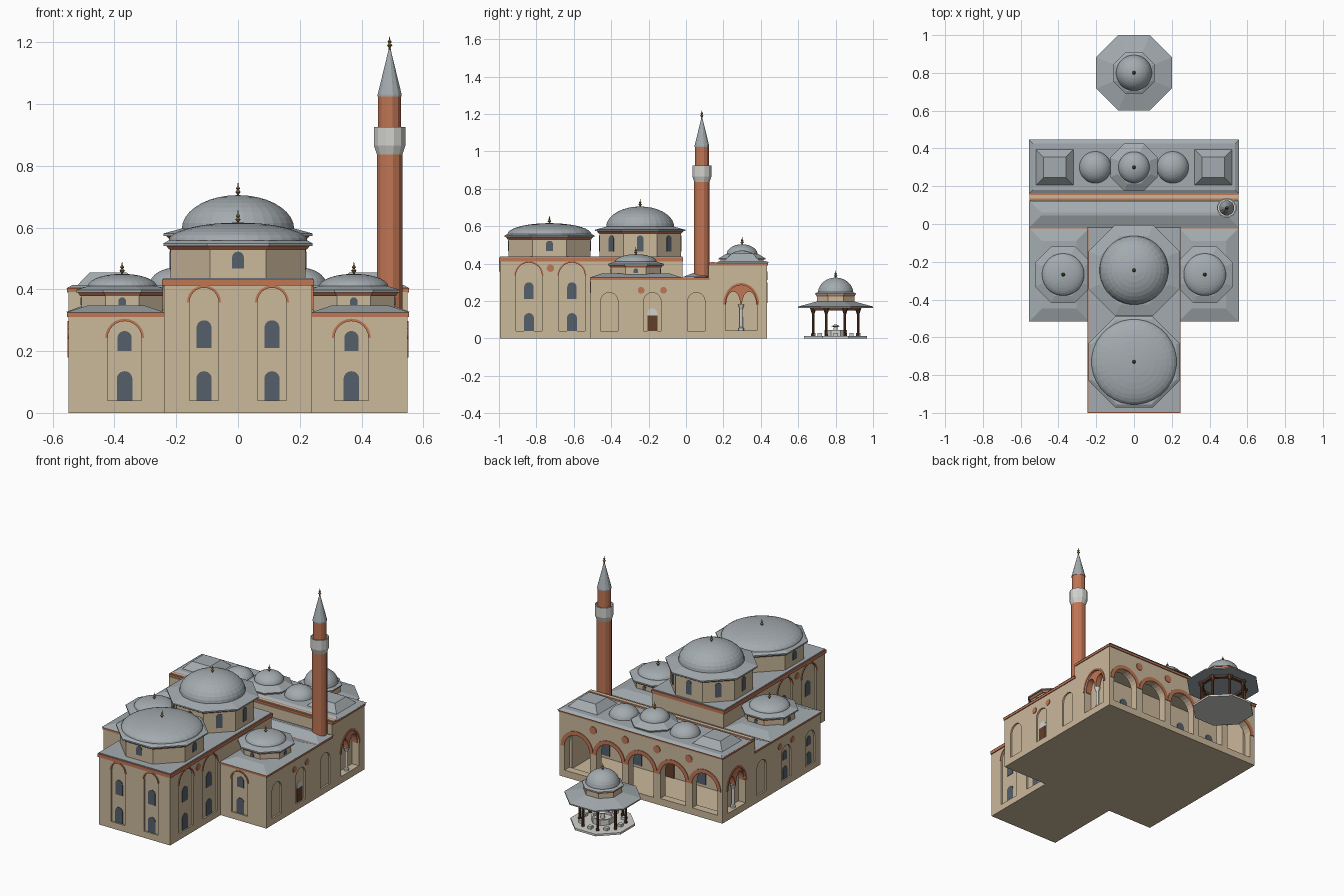
import bpy, bmesh
from math import sin, cos, pi, radians
from mathutils import Vector

if "Cube" in bpy.data.objects:
    bpy.data.objects.remove(bpy.data.objects["Cube"])

MATS = {}
for n, c in {"stone": (.60, .48, .33), "brick": (.53, .18, .09), "lead": (.37, .41, .43),
             "glass": (.09, .115, .145), "marble": (.64, .64, .61), "wood": (.12, .05, .025),
             "gilt": (.24, .16, .05)}.items():
    MATS[n] = bpy.data.materials.new(n)
    MATS[n].diffuse_color = (*c, 1)
PARTS = {}


def part(name, mat):
    return PARTS.setdefault(name, (bmesh.new(), mat))[0]


def strip(bm, loops, cap=True):
    """Skin a list of equal closed loops of points."""
    vs = [[bm.verts.new(p) for p in lp] for lp in loops]
    n = len(vs[0])
    for a, b in zip(vs, vs[1:]):
        for i in range(n):
            bm.faces.new((a[i], a[(i + 1) % n], b[(i + 1) % n], b[i]))
    if cap:
        bm.faces.new(vs[0][::-1])
        bm.faces.new(vs[-1])


def rect(x0, x1, y0, y1, z):
    return [(x0, y0, z), (x1, y0, z), (x1, y1, z), (x0, y1, z)]


def box(bm, x0, x1, y0, y1, z0, z1, inset=0):
    strip(bm, [rect(x0, x1, y0, y1, z0),
               rect(x0 + inset, x1 - inset, y0 + inset, y1 - inset, z1)])


def lathe(bm, x, y, prof, n=8):
    """Prism or solid of revolution; radii are apothems."""
    k = 1 / cos(pi / n)
    prof = [(1e-5, prof[0][1])] + prof + [(1e-5, prof[-1][1])]
    strip(bm, [[(x + r * k * cos(2 * pi * (i + .5) / n), y + r * k * sin(2 * pi * (i + .5) / n), z)
                for i in range(n)] for r, z in prof])


def dome(x, y, r, z, h, fin, n=32):
    lathe(part("domes", "lead"), x, y,
          [(max(r * cos(t * pi / 18), 1e-4), z + h * sin(t * pi / 18)) for t in range(10)], n)
    finial(x, y, z + h, fin)


def finial(x, y, z, h):
    lathe(part("finials", "gilt"), x, y, [(r, z - .005 + h * t) for r, t in (
        (.004, 0), (.003, .2), (.009, .38), (.003, .55), (.007, .68), (.002, .82), (.001, 1.1))], 10)


def frame(x, y, ap, deg):
    a = radians(deg)
    n, t = Vector((cos(a), sin(a), 0)), Vector((-sin(a), cos(a), 0))
    return lambda u, d, z: Vector((x, y, z)) + n * (ap + d) + t * u


def arc(u, h, spring, top, n=12):
    return [(u + h * cos(pi * i / n), spring + (top - spring) * sin(pi * i / n)) for i in range(n + 1)]


def plate(bm, f, pts, d0, d1):
    strip(bm, [[f(u, d, z) for u, z in pts] for d in (d0, d1)])


def arch(bm, f, u, h, z0, top, d0, d1, rise=None):
    plate(bm, f, [(u - h, z0), (u + h, z0)] + arc(u, h, top - (rise or h), top), d0, d1)


def ring(f, u, h, spring, top, w, d0=-.004, d1=.004):
    plate(part("brick_arches", "brick"), f,
          arc(u, h + w, spring, top + w) + arc(u, h, spring, top)[::-1], d0, d1)


def window(f, u, h, z0, z1, d=-.01):
    arch(part("window_panes", "glass"), f, u, h, z0, z1, d - .002, d + .003)


def niche(cut, f, u, h, z0, top):
    arch(cut, f, u, h, z0, top, -.01, .02)
    ring(f, u, h, top - h, top, .008)


def roundel(f, u, z, r=.02):
    plate(part("brick_roundels", "brick"), f,
          [(u + r * cos(i * pi / 8), z + r * sin(i * pi / 8)) for i in range(16)], -.003, .004)


def finish(name, bm, mat):
    bmesh.ops.remove_doubles(bm, verts=bm.verts, dist=1e-6)
    bmesh.ops.recalc_face_normals(bm, faces=bm.faces)
    me = bpy.data.meshes.new(name)
    bm.to_mesh(me)
    ob = bpy.data.objects.new(name, me)
    bpy.context.collection.objects.link(ob)
    me.materials.append(MATS[mat])
    return ob


def carve(name, bm, *cutters):
    """Finish a stone body with the cutter solids removed."""
    ob = finish(name, bm, "stone")
    for c in cutters:
        co = finish(name + "_cutter", c, "stone")
        co.hide_render = True
        m = ob.modifiers.new("cut", "BOOLEAN")
        m.operation, m.solver, m.object = "DIFFERENCE", "EXACT", co
        dg = bpy.context.evaluated_depsgraph_get()
        me = bpy.data.meshes.new_from_object(ob.evaluated_get(dg))
        ob.modifiers.clear()
        ob.data = me
        bpy.data.objects.remove(co)


lead, brick, stone = part("lead_roofs", "lead"), part("brick_cornices", "brick"), part("drums", "stone")
marble, wood = part("marble_columns", "marble"), part("wooden_doors", "wood")

# Prayer hall
body, cut = bmesh.new(), bmesh.new()
box(body, -.24, .24, -.995, -.02, 0, .415)
f = frame(0, 0, .995, -90)
for u in (-.11, .11):
    niche(cut, f, u, .047, .04, .405)
    window(f, u, .024, .21, .30)
    window(f, u, .025, .04, .135)
for deg, s in ((0, 1), (180, -1)):
    f = frame(0, 0, .24, deg)
    for y in (-.84, -.61):
        niche(cut, f, s * y, .07, .04, .405)
        window(f, s * y, .025, .21, .30)
        window(f, s * y, .027, .04, .135)
    roundel(f, s * -.725, .375)
carve("hall_walls", body, cut)
box(brick, -.246, .246, -1, -.015, .412, .432)
box(lead, -.241, .241, -.995, -.02, .43, .437)

# Side wings and cross corridor
body, cut = bmesh.new(), bmesh.new()
box(body, -.548, .548, -.51, .125, 0, .315)
f = frame(0, 0, .51, -90)
for u in (-.367, .367):
    niche(cut, f, u, .055, .04, .297)
    window(f, u, .023, .20, .265)
    window(f, u, .025, .04, .135)
for deg, s in ((0, 1), (180, -1)):
    f = frame(0, 0, .548, deg)
    for y in (-.41, -.18, .055):
        arch(cut, f, s * y, .046, .04, .245, -.01, .02)
        if s < 0 and y < 0:
            window(f, s * y, .022, .04, .115)
            window(f, s * y, .02, .155, .21)
    for y in (-.24, -.12):
        roundel(f, s * y, .257, .018)
f = frame(0, 0, .548, 0)
plate(wood, f, [(-.207, .04), (-.153, .04), (-.153, .122), (-.207, .122)], -.012, -.006)
arch(marble, f, -.18, .027, .122, .16, -.012, -.007)
carve("wing_walls", body, cut)
box(brick, -.553, .553, -.514, .125, .311, .326)
for x0, x1 in ((-.556, -.235), (.235, .556)):
    box(lead, x0, x1, -.517, -.02, .325, .348, .07)
box(lead, -.556, .556, -.02, .125, .327, .352, .065)

# Entrance portico
body, hollow, cut = bmesh.new(), bmesh.new(), bmesh.new()
box(body, -.548, .548, .12, .432, 0, .392)
box(hollow, -.50, .50, .16, .385, .035, .375)
f, inner = frame(0, 0, .432, 90), frame(0, 0, .16, 90)
for i in range(-2, 3):
    u = i * .215
    arch(cut, f, u, .085, .036 if i == 0 else .042, .275, -.048, .02)
    ring(f, u, .085, .19, .275, .024)
    if i:
        window(inner, u, .03, .05, .15, 0)
        window(inner, u, .025, .21, .28, 0)
plate(wood, inner, [(-.035, .035), (.035, .035), (.035, .16), (-.035, .16)], -.002, .005)
ring(inner, 0, .04, .16, .22, .015)
for u in (-.322, -.107, .107, .322):
    roundel(f, u, .335, .023)
for deg, s in ((0, 1), (180, -1)):
    f, u = frame(0, 0, .548, deg), s * .295
    arch(cut, f, u, .085, .042, .285, -.047, .02, .105)
    ring(f, u, .085, .18, .285, .012)
    # twin arch infill on a central column
    plate(part("twin_arches", "brick"), f, arc(u, .085, .18, .285)
          + arc(u - .0425, .038, .18, .25)[::-1] + arc(u + .0425, .038, .18, .25)[::-1], -.04, -.008)
    lathe(marble, s * .524, .295, [(.014, .04), (.014, .055), (.009, .06), (.008, .155), (.017, .182)], 12)
carve("portico_walls", body, hollow, cut)
box(brick, -.553, .553, .124, .438, .39, .405)
box(stone, -.55, .55, .135, .153, .40, .408)
box(lead, -.556, .556, .16, .447, .403, .414, .02)
for s in (-1, 1):
    box(lead, s * .42 - .105, s * .42 + .105, .20, .40, .408, .455, .045)
    dome(s * .205, .3, .085, .405, .065, 0.001)
lathe(stone, 0, .3, [(.115, .40), (.115, .425)])
lathe(lead, 0, .3, [(.125, .422), (.125, .428), (.085, .452)])
dome(0, .3, .083, .448, .055, .04)


# Domed drums: x, y, apothem, base, eave height, eave overhang, dome radius, base, rise, window z
def drum(x, y, ap, z0, z1, over, r, zd, h, wz, wh, step):
    lathe(stone, x, y, [(ap, z0), (ap, z1 - .012)])
    lathe(brick, x, y, [(ap + .004, z1 - .014), (ap + over * .7, z1)])
    lathe(lead, x, y, [(ap + over, z1 - .002), (ap + over, z1 + .006), (r, zd + .002)])
    dome(x, y, r, zd, h, .04)
    for a in range(0, 360, step):
        window(frame(x, y, ap, a), 0, wh, *wz, d=0)


drum(0, -.245, .217, .43, .575, .024, .182, .595, .11, (.465, .55), .018, 45)
drum(0, -.73, .219, .43, .543, .022, .225, .556, .06, (.468, .522), .019, 90)
for s in (-1, 1):
    drum(s * .375, -.268, .132, .33, .392, .018, .112, .408, .042, (.35, .374), .012, 90)

# Minaret
mx, my = .491, .085
lathe(part("minaret_shaft", "brick"), mx, my, [(.041, .29), (.041, .85), (.037, .86), (.037, 1.027)], 12)
lathe(part("minaret_balcony", "marble"), mx, my, [(.041, .836), (.051, .866), (.051, .925), (.045, .925), (.045, .88)], 12)
lathe(part("minaret_cone", "lead"), mx, my, [(.039, 1.024), (.039, 1.03), (.002, 1.182)], 12)
finial(mx, my, 1.18, .04)

# Ablution fountain
fx, fy = 0, .8
base = part("fountain_base", "marble")
lathe(base, fx, fy, [(.168, 0), (.168, .012)])
lathe(base, fx, fy, [(.06, .01), (.06, .045), (.05, .045), (.05, .03)])
lathe(base, fx, fy, [(.012, .03), (.01, .06), (.022, .065), (.004, .075)], 12)
posts = part("fountain_posts", "wood")
for i in range(8):
    a = pi / 8 + i * pi / 4
    x, y = fx + .13 * cos(a), fy + .13 * sin(a)
    lathe(posts, x, y, [(.009, .01), (.007, .03), (.007, .13), (.018, .163)], 8)
    a += pi / 8
    x, y = fx + .12 * cos(a), fy + .12 * sin(a)
    box(base, x - .012, x + .012, y - .012, y + .012, .01, .028)
c = 1 / cos(pi / 8)
strip(posts, [[(fx + r * c * cos((i + .5) * pi / 4), fy + r * c * sin((i + .5) * pi / 4), z) for i in range(8)]
              for r, z in ((.13, .15), (.13, .166), (.11, .166), (.11, .15), (.13, .15))], False)
lathe(lead, fx, fy, [(.2, .163), (.2, .17), (.105, .196)])
lathe(stone, fx, fy, [(.1, .19), (.1, .228)])
lathe(brick, fx, fy, [(.102, .225), (.106, .236)])
lathe(lead, fx, fy, [(.109, .235), (.109, .24), (.095, .247)])
dome(fx, fy, .095, .24, .085, .038)

for name, (bm, mat) in PARTS.items():
    finish(name, bm, mat)

for m in bpy.data.materials:
    if m.users and not m.is_grease_pencil:
        m.use_nodes = True
        m.node_tree.nodes["Principled BSDF"].inputs["Base Color"].default_value = m.diffuse_color
